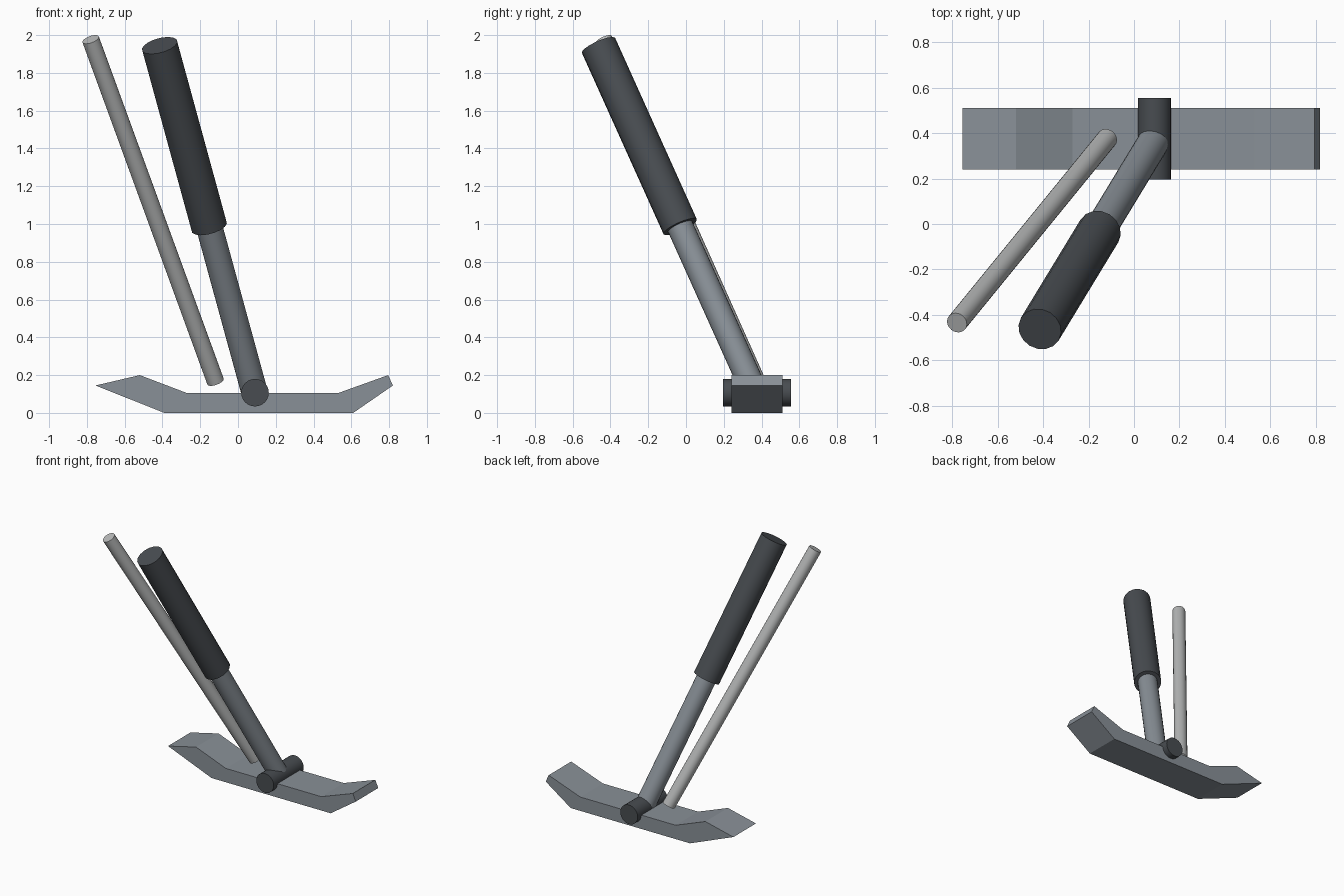
import bpy
import bmesh
from math import radians
from mathutils import Vector

if "Cube" in bpy.data.objects:
    bpy.data.objects.remove(bpy.data.objects["Cube"], do_unlink=True)


def material(name, rgb):
    mat = bpy.data.materials.new(name)
    mat.use_nodes = True
    mat.diffuse_color = (*rgb, 1)
    mat.node_tree.nodes["Principled BSDF"].inputs["Base Color"].default_value = (*rgb, 1)
    return mat


steel = material("blue grey steel", (0.25, 0.28, 0.31))
dark = material("dark grey metal", (0.065, 0.073, 0.082))
light = material("light grey metal", (0.48, 0.49, 0.49))


def cylinder(name, start, end, radius, mat, sides=24):
    """Capped cylinder running between two points."""
    start, end = Vector(start), Vector(end)
    axis = end - start
    bpy.ops.mesh.primitive_cylinder_add(
        vertices=sides, radius=radius, depth=axis.length, location=(start + end) / 2)
    ob = bpy.context.object
    ob.name = name
    ob.rotation_euler = axis.to_track_quat('Z', 'Y').to_euler()
    ob.data.materials.append(mat)
    bpy.ops.object.shade_smooth_by_angle(angle=radians(35))
    return ob


def extruded_plate(name, profile, y_front, y_back, mat):
    """Side profile in x and z, extruded along y."""
    bm = bmesh.new()
    face = bm.faces.new([bm.verts.new((x, y_front, z)) for x, z in profile])
    moved = bmesh.ops.extrude_face_region(bm, geom=[face])["geom"]
    bmesh.ops.translate(bm, vec=(0, y_back - y_front, 0),
                        verts=[v for v in moved if isinstance(v, bmesh.types.BMVert)])
    bmesh.ops.recalc_face_normals(bm, faces=bm.faces)
    mesh = bpy.data.meshes.new(name)
    bm.to_mesh(mesh)
    bm.free()
    mesh.materials.append(mat)
    ob = bpy.data.objects.new(name, mesh)
    bpy.context.collection.objects.link(ob)
    return ob


# Ground skid with upturned ends
extruded_plate("skid_foot", [
    (-0.39, 0), (0.61, 0), (0.82, 0.145), (0.795, 0.2),
    (0.53, 0.105), (-0.27, 0.105), (-0.52, 0.2), (-0.755, 0.145)],
    0.24, 0.51, steel)

# Hinge pin through the skid
cylinder("hinge_pin", (0.09, 0.195, 0.107), (0.09, 0.555, 0.107), 0.073, dark)

# Telescoping leg: thin strut sliding into a wide sleeve
hinge = Vector((0.088, 0.365, 0.107))
leg_top = Vector((-0.415, -0.463, 1.945))
sleeve_base = hinge.lerp(leg_top, 0.478)
cylinder("leg_strut", hinge, hinge.lerp(leg_top, 0.55), 0.07, steel)
cylinder("leg_sleeve", sleeve_base, leg_top, 0.097, dark, 16)

# Slender side brace
cylinder("brace_rod", (-0.119, 0.376, 0.166), (-0.78, -0.435, 1.977), 0.046, light)
